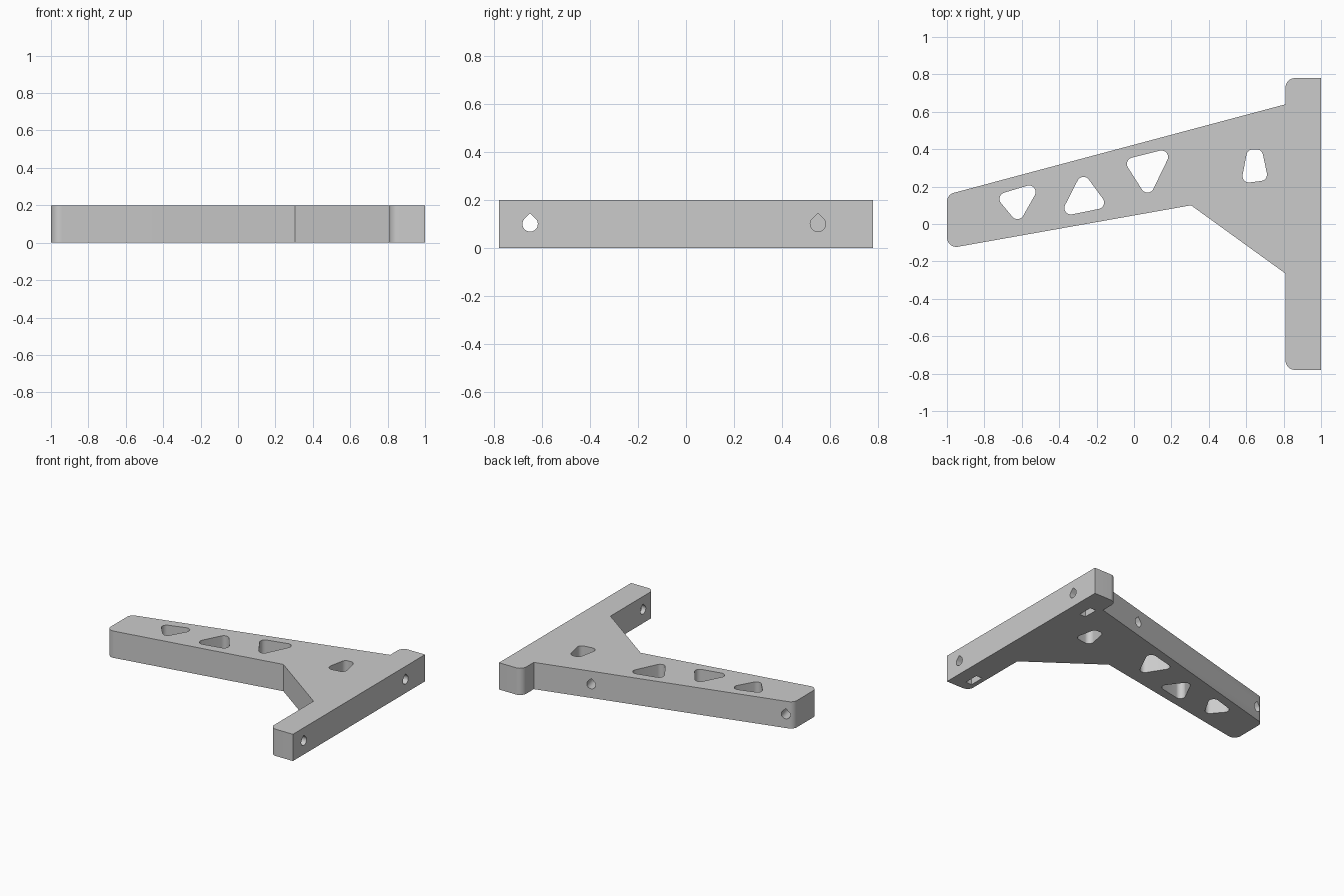
import bpy, bmesh, math
from mathutils import Vector, Matrix

cube = bpy.data.objects.get("Cube")
if cube:
    bpy.data.objects.remove(cube, do_unlink=True)

HEIGHT = 0.2
grey = bpy.data.materials.new("light grey")
grey.use_nodes = True
colour = (0.6, 0.6, 0.6, 1)
grey.diffuse_color = colour
grey.node_tree.nodes["Principled BSDF"].inputs["Base Color"].default_value = colour


def fillet(points, steps=8):
    """Closed (x, y, radius) profile with its corners rounded."""
    out = []
    for i, (x, y, r) in enumerate(points):
        p = Vector((x, y))
        if r == 0:
            out.append(p)
            continue
        a = (Vector(points[i - 1][:2]) - p).normalized()
        b = (Vector(points[(i + 1) % len(points)][:2]) - p).normalized()
        half = math.acos(a.dot(b)) / 2
        centre = p + (a + b).normalized() * (r / math.sin(half))
        start = p + a * (r / math.tan(half)) - centre
        end = p + b * (r / math.tan(half)) - centre
        for k in range(steps + 1):
            out.append(centre + start.lerp(end, k / steps).normalized() * r)
    return out


def around(centres, r, steps=10):
    """Outline of a loop stretched round equal circles, listed anticlockwise."""
    out, n = [], len(centres)
    pts = [Vector(c) for c in centres]
    for i, p in enumerate(pts):
        e, f = p - pts[i - 1], pts[(i + 1) % n] - p
        first = math.atan2(-e.x, e.y)
        turn = (math.atan2(-f.x, f.y) - first) % math.tau
        for k in range(steps + 1):
            t = first + turn * k / steps
            out.append(p + Vector((math.cos(t), math.sin(t))) * r)
    return out


def teardrop(r, steps=20):
    """Round hole with a pointed roof along +y."""
    out = [Vector((0, r * math.sqrt(2)))]
    for k in range(steps + 1):
        t = math.radians(135 + 270 * k / steps)
        out.append(Vector((math.cos(t), math.sin(t))) * r)
    return out


def prism(name, profile, depth, matrix=Matrix()):
    """Closed solid from a flat anticlockwise profile, rising along local z."""
    bm = bmesh.new()
    low = [bm.verts.new(matrix @ Vector((p.x, p.y, 0))) for p in profile]
    top = [bm.verts.new(matrix @ Vector((p.x, p.y, depth))) for p in profile]
    bm.faces.new(low[::-1])
    bm.faces.new(top)
    for i in range(len(low)):
        bm.faces.new((low[i - 1], low[i], top[i], top[i - 1]))
    mesh = bpy.data.meshes.new(name)
    bm.to_mesh(mesh)
    bm.free()
    mesh.materials.append(grey)
    obj = bpy.data.objects.new(name, mesh)
    bpy.context.collection.objects.link(obj)
    return obj


def bore(start, direction, length):
    """Teardrop drill running from start, roof pointing up."""
    z = Vector(direction).normalized()
    y = Vector((0, 0, 1))
    x = y.cross(z)
    turn = Matrix((x, y, z)).transposed().to_4x4()
    place = Matrix.Translation(start) @ turn
    return prism("screw_hole_cutter", teardrop(0.032), length, place)


# Arm, gusset and mounting flange as one plate
bracket = prism("bracket", fillet([
    (1, -0.78, 0), (1, 0.78, 0), (0.81, 0.78, 0.05), (0.81, 0.64, 0),
    (-1, 0.157, 0.05), (-1, -0.132, 0.05), (0.305, 0.1, 0),
    (0.81, -0.265, 0), (0.81, -0.78, 0.05)]), HEIGHT)

# Lightening holes
cutters = []
below = Matrix.Translation((0, 0, -0.1))
for centres in (
        [(-0.684, 0.134), (-0.623, 0.061), (-0.561, 0.171)],
        [(-0.27, 0.217), (-0.337, 0.086), (-0.195, 0.115)],
        [(-0.003, 0.321), (0.072, 0.203), (0.147, 0.358)],
        [(0.636, 0.364), (0.615, 0.257), (0.676, 0.265), (0.655, 0.364)]):
    cutters.append(prism("lightening_cutter", around(centres, 0.035), 0.4, below))

# Flange screw holes, each with a nut slot open underneath
for y in (-0.65, 0.55):
    cutters.append(bore((1.1, y, 0.1), (-1, 0, 0), 0.32))
    slot = [Vector((0.87 + sx * 0.025, y + sy * 0.055))
            for sx, sy in ((-1, -1), (1, -1), (1, 1), (-1, 1))]
    cutters.append(prism("nut_slot_cutter", slot, 0.25, below))

# Blind screw holes in the sloping back edge
slope = 0.267
inward = Vector((slope, -1, 0)).normalized()
for x in (-0.945, 0.41):
    start = Vector((x, 0.424 + slope * x, 0.1)) - inward * 0.05
    cutters.append(bore(start, inward, 0.2))

bpy.context.view_layer.objects.active = bracket
for cutter in cutters:
    mod = bracket.modifiers.new("cut", "BOOLEAN")
    mod.operation = "DIFFERENCE"
    mod.solver = "EXACT"
    mod.object = cutter
    bpy.ops.object.modifier_apply(modifier=mod.name)
    bpy.data.objects.remove(cutter, do_unlink=True)

bpy.ops.object.select_all(action="DESELECT")
bracket.select_set(True)
bpy.ops.object.shade_smooth_by_angle(angle=math.radians(30))
